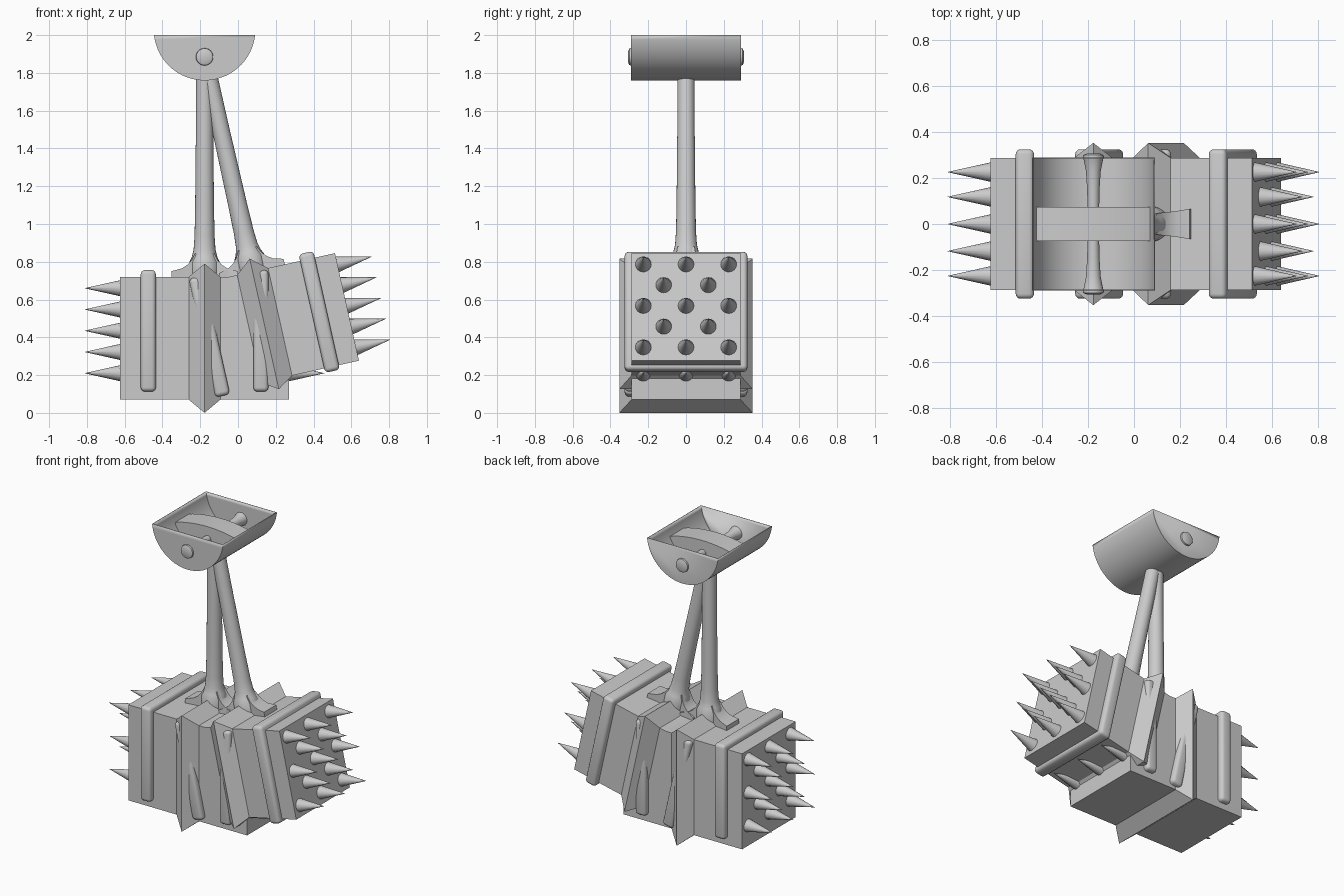
import bpy, bmesh, math
from mathutils import Matrix, Vector

if "Cube" in bpy.data.objects:
    bpy.data.objects.remove(bpy.data.objects["Cube"])

PX, PZ = -0.177, 1.885          # swing pivot


def finish(name, bm, mat=Matrix(), smooth=True):
    bmesh.ops.transform(bm, matrix=mat, verts=bm.verts)
    bmesh.ops.recalc_face_normals(bm, faces=bm.faces)
    me = bpy.data.meshes.new(name)
    bm.to_mesh(me)
    bm.free()
    ob = bpy.data.objects.new(name, me)
    bpy.context.collection.objects.link(ob)
    if smooth:
        bpy.ops.object.select_all(action='DESELECT')
        ob.select_set(True)
        bpy.context.view_layer.objects.active = ob
        bpy.ops.object.shade_smooth_by_angle(angle=math.radians(35))
    return ob


def loft(bm, rings):
    """Bridge equal-length closed rings and cap both ends."""
    vs = [[bm.verts.new(p) for p in r] for r in rings]
    n = len(vs[0])
    for a, b in zip(vs, vs[1:]):
        for i in range(n):
            j = (i + 1) % n
            bm.faces.new((a[i], a[j], b[j], b[i]))
    bm.faces.new(vs[0])
    bm.faces.new(vs[-1])


def rect(x, hy, z0, z1):
    return [(x, -hy, z0), (x, hy, z0), (x, hy, z1), (x, -hy, z1)]


def lathe(profile, n=24):
    """Rings around z from (radius, z) pairs."""
    return [[(r * math.cos(2 * math.pi * i / n), r * math.sin(2 * math.pi * i / n), z)
             for i in range(n)] for r, z in profile]


def ram(tag, angle, bottom, ridge_out):
    mat = Matrix.Translation((PX, 0, PZ)) @ Matrix.Rotation(angle, 4, 'Y')
    top = -1.165
    # block
    bm = bmesh.new()
    loft(bm, [rect(-.447, .288, bottom, top), rect(.447, .288, bottom, top)])
    finish(tag + "_block", bm, mat, False)
    # pointed middle band
    bm = bmesh.new()
    loft(bm, [rect(-.085, .287, bottom + .001, top - .001),
              rect(0, .353, bottom - ridge_out, top + .07),
              rect(.085, .287, bottom + .001, top - .001)])
    finish(tag + "_ridge", bm, mat, False)
    # rounded straps
    for side, x in (("left", -.298), ("right", .298)):
        bm = bmesh.new()
        loft(bm, [rect(x - .04, .325, -1.772, -1.129), rect(x + .04, .325, -1.772, -1.129)])
        bmesh.ops.bevel(bm, geom=bm.edges[:], offset=.022, segments=4,
                        profile=.5, affect='EDGES')
        finish(f"{tag}_strap_{side}", bm, mat)
    # spikes, rows of 3-2-3-2-3 on both ends
    bm = bmesh.new()
    for s in (-1, 1):
        for row in range(5):
            z = -1.225 - .1125 * row
            for y in ((-.226, 0, .226) if row % 2 == 0 else (-.118, .118)):
                m = Matrix.Translation((s * .539, y, z)) @ Matrix.Rotation(s * math.pi / 2, 4, 'Y')
                bmesh.ops.create_cone(bm, cap_ends=True, segments=16, radius1=.043,
                                      radius2=.0005, depth=.19, matrix=m)
    finish(tag + "_spikes", bm, mat)
    # hanging pole, flared at the foot
    bm = bmesh.new()
    loft(bm, lathe([(.045, 0), (.046, -.4), (.05, -.8), (.053, -.95), (.058, -1.02),
                    (.068, -1.06), (.08, -1.085), (.08, -1.15)]))
    finish(tag + "_pole", bm, mat)
    # foot plate spreading over the block
    bm = bmesh.new()
    half = [(.175, .066, -1.135), (.12, .056, -1.12), (.09, .052, -1.1),
            (.068, .05, -1.075), (.05, .045, -1.04)]
    pts = [(-x, y, z) for x, y, z in half] + half[::-1]
    loft(bm, [rect(x, y, -1.17, z) for x, y, z in pts])
    finish(tag + "_foot", bm, mat)


ram("straight_ram", 0, -1.815, .07)
ram("swung_ram", math.radians(-12.6), -1.748, .055)

# half-round open housing
R, CZ = .269, 2.029


def arc(half_x, n=32):
    a = math.asin(half_x / R)
    return [(PX + R * math.sin(t), CZ - R * math.cos(t))
            for t in (-a + 2 * a * i / n for i in range(n + 1))]


bm = bmesh.new()
front, back = [[bm.verts.new((x, y, z)) for x, z in arc(.2674)] for y in (-.29, .29)]
for i in range(len(front) - 1):
    bm.faces.new((front[i], front[i + 1], back[i + 1], back[i]))
bm.faces.new(front)
bm.faces.new(back)
# normals face outward, walls grow inward
bmesh.ops.recalc_face_normals(bm, faces=bm.faces)
mid = Vector((PX, 0, 1.93))
if sum((f.calc_center_median() - mid).dot(f.normal) for f in bm.faces) < 0:
    bmesh.ops.reverse_faces(bm, faces=bm.faces)
housing = finish("housing", bm)
sol = housing.modifiers.new("wall", 'SOLIDIFY')
sol.thickness = .006
sol.offset = -1

# curved hub bar inside the housing
bm = bmesh.new()
low = arc(.25, 24)
prof = [(PX + (x - PX) * .995, z + .002) for x, z in low]
for i in range(1, 16):
    t = 1 - 2 * i / 16
    prof.append((PX + .249 * t, 1.935 + .035 * (1 - t * t)))
loft(bm, [[(x, y, z) for x, z in prof] for y in (-.074, .074)])
finish("hub_bar", bm)

# axle with flared ends and domed caps
bm = bmesh.new()
side = [(.025, .05), (.027, .15), (.032, .23), (.042, .28), (.046, .29), (.044, .3), (.03, .306)]
loft(bm, lathe([(r, -z) for r, z in side[::-1]] + side))
finish("axle", bm, Matrix.Translation((PX, 0, PZ)) @ Matrix.Rotation(math.pi / 2, 4, 'X'))
